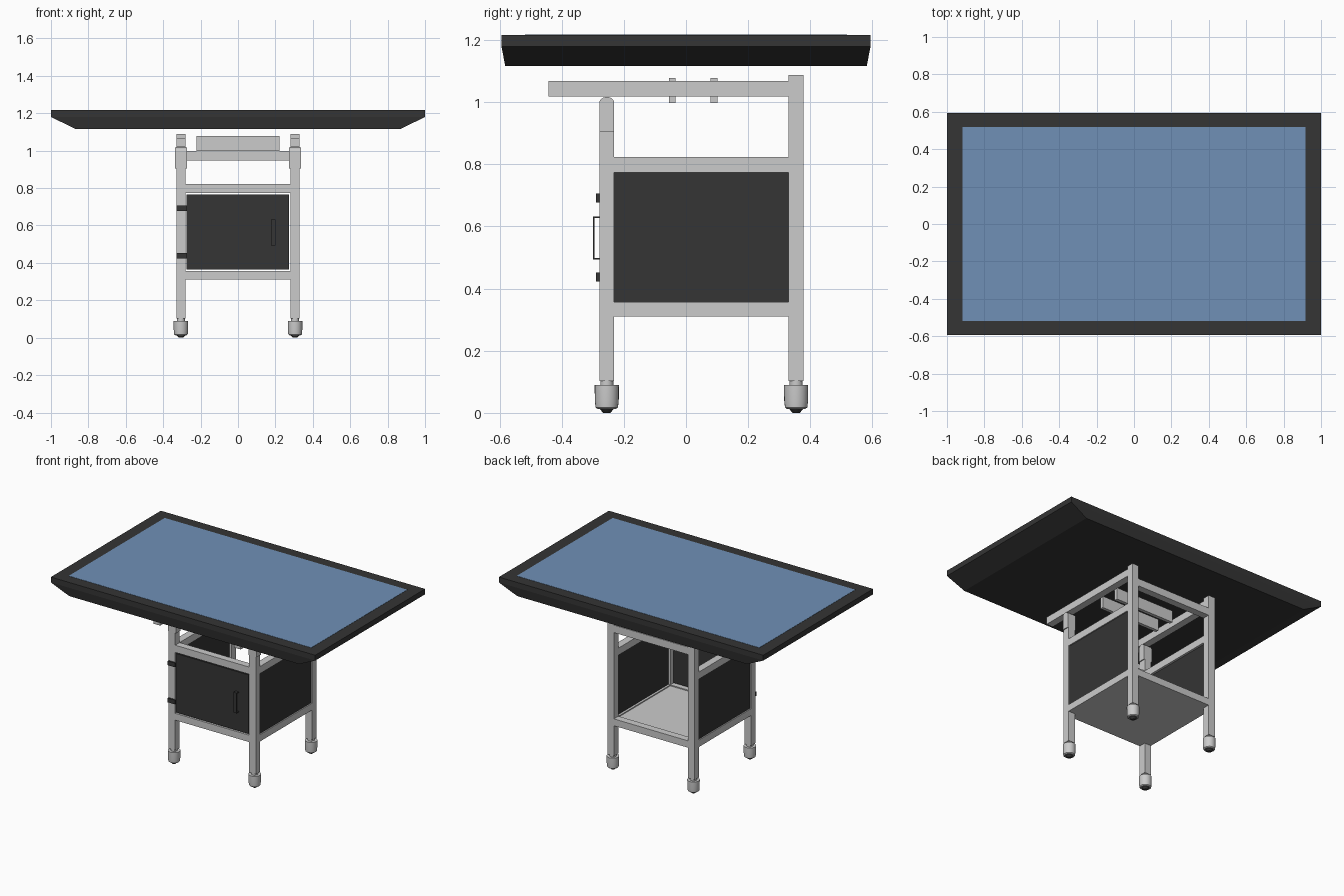
import bpy, bmesh, math

if "Cube" in bpy.data.objects:
    bpy.data.objects.remove(bpy.data.objects["Cube"])


def mat(name, col):
    m = bpy.data.materials.new(name)
    m.diffuse_color = (*col, 1)
    m.use_nodes = True
    m.node_tree.nodes["Principled BSDF"].inputs["Base Color"].default_value = m.diffuse_color
    return m


DARK = mat("dark_shell", (0.035, 0.035, 0.035))
BLUE = mat("screen_blue", (0.16, 0.28, 0.47))


def finish(bm, name, material=None):
    bmesh.ops.recalc_face_normals(bm, faces=bm.faces)
    me = bpy.data.meshes.new(name)
    bm.to_mesh(me)
    bm.free()
    ob = bpy.data.objects.new(name, me)
    bpy.context.collection.objects.link(ob)
    if material:
        me.materials.append(material)
    return ob


def box(name, x, y, z, material=None):
    bm = bmesh.new()
    bmesh.ops.create_cube(bm, size=1)
    for v in bm.verts:
        v.co = [(a + b) / 2 + c * (b - a) for (a, b), c in zip((x, y, z), v.co)]
    return finish(bm, name, material)


def extrude_x(name, profile, x0, x1):
    bm = bmesh.new()
    f = bm.faces.new([bm.verts.new((x0, y, z)) for y, z in profile])
    r = bmesh.ops.extrude_face_region(bm, geom=[f])
    for v in r["geom"]:
        if isinstance(v, bmesh.types.BMVert):
            v.co.x = x1
    return finish(bm, name)


def lathe(name, profile, x, y, material=None, sides=24):
    bm = bmesh.new()
    vs = [bm.verts.new((r, 0, z)) for r, z in profile]
    es = [bm.edges.new(p) for p in zip(vs, vs[1:])]
    bmesh.ops.spin(bm, geom=vs + es, cent=(0, 0, 0), axis=(0, 0, 1),
                   angle=2 * math.pi, steps=sides, use_duplicate=False)
    bmesh.ops.remove_doubles(bm, verts=bm.verts, dist=1e-5)
    bmesh.ops.translate(bm, verts=bm.verts, vec=(x, y, 0))
    ob = finish(bm, name, material)
    bpy.ops.object.select_all(action='DESELECT')
    ob.select_set(True)
    bpy.context.view_layer.objects.active = ob
    bpy.ops.object.shade_smooth_by_angle(angle=math.radians(35))
    return ob


# Display top: stacked rectangles, sloping in towards the bottom
bm = bmesh.new()
rings = [[bm.verts.new((sx * hx, sy * hy, z))
          for sx, sy in ((-1, -1), (1, -1), (1, 1), (-1, 1))]
         for hx, hy, z in ((0.87, 0.582, 1.117), (1, 0.594, 1.18), (1, 0.594, 1.217))]
bm.faces.new(rings[0])
bm.faces.new(rings[-1])
for a, b in zip(rings, rings[1:]):
    for i in range(4):
        j = (i + 1) % 4
        bm.faces.new((a[i], a[j], b[j], b[i]))
finish(bm, "display_casing", DARK)
box("screen", (-0.918, 0.918), (-0.519, 0.519), (1.21, 1.2185), BLUE)

# Leg and rail positions
FY, BY = (-0.279, -0.231), (0.33, 0.379)
LOW, MID, TOP, ARM = (0.31, 0.357), (0.774, 0.823), (0.947, 0.998), (1.019, 1.068)
FOOT = [(0, 0.015), (0.03, 0.013), (0.036, 0.018), (0.0385, 0.04), (0.039, 0.09),
        (0.021, 0.09), (0.021, 0.104), (0, 0.104)]
PAD = [(0, 0), (0.012, 0), (0.024, 0.015), (0, 0.015)]

for s, side in ((-1, "left"), (1, "right")):
    def sx(a, b):
        return tuple(sorted((s * a, s * b)))
    outer = sx(0.28, 0.33)

    # Legs and feet
    box(f"front_leg_{side}", outer, FY, (0.103, 0.905))
    box(f"back_leg_{side}", outer, BY, (0.103, 1.088))
    for end, y in (("front", -0.255), ("back", 0.3545)):
        lathe(f"{end}_foot_{side}", FOOT, s * 0.305, y)
        lathe(f"{end}_foot_pad_{side}", PAD, s * 0.305, y, DARK)

    # Rounded pivot bracket on the front leg
    arc = [(-0.255 + 0.024 * math.cos(t), 0.998 + 0.019 * math.sin(t))
           for t in [math.pi * i / 8 for i in range(9)]]
    extrude_x(f"pivot_bracket_{side}", [(-0.279, 0.905), (-0.231, 0.905)] + arc,
              *sx(0.274, 0.336))

    # Tilting arm, side rails and side panel
    box(f"support_arm_{side}", outer, (-0.442, 0.33), ARM)
    box(f"low_side_rail_{side}", outer, (-0.231, 0.33), LOW)
    box(f"upper_side_rail_{side}", outer, (-0.231, 0.33), MID)
    box(f"side_panel_{side}", sx(0.295, 0.322), (-0.231, 0.33), (0.357, 0.774), DARK)

# Cross rails and cabinet floor
INNER = (-0.28, 0.28)
box("front_low_rail", INNER, FY, LOW)
box("front_upper_rail", INNER, FY, MID)
box("back_low_rail", INNER, BY, LOW)
box("back_top_rail", INNER, BY, TOP)
box("cabinet_floor", INNER, (-0.231, 0.33), (0.31, 0.35))

# Mounting bars under the display
for i, y in enumerate(((-0.055, -0.033), (0.079, 0.102))):
    box(f"mounting_bar_{i + 1}", (-0.222, 0.222), y, (0.998, 1.078))

# Door, hinges and handle
box("door", (-0.276, 0.272), (-0.277, -0.255), (0.364, 0.767), DARK)
for n, z in (("lower", (0.423, 0.452)), ("upper", (0.677, 0.706))):
    box(f"{n}_hinge", (-0.33, -0.274), (-0.289, -0.277), z, DARK)
box("handle_grip", (0.176, 0.2), (-0.3, -0.295), (0.493, 0.632), DARK)
for n, z in (("lower", (0.493, 0.498)), ("upper", (0.627, 0.632))):
    box(f"handle_{n}_post", (0.176, 0.2), (-0.295, -0.277), z, DARK)
